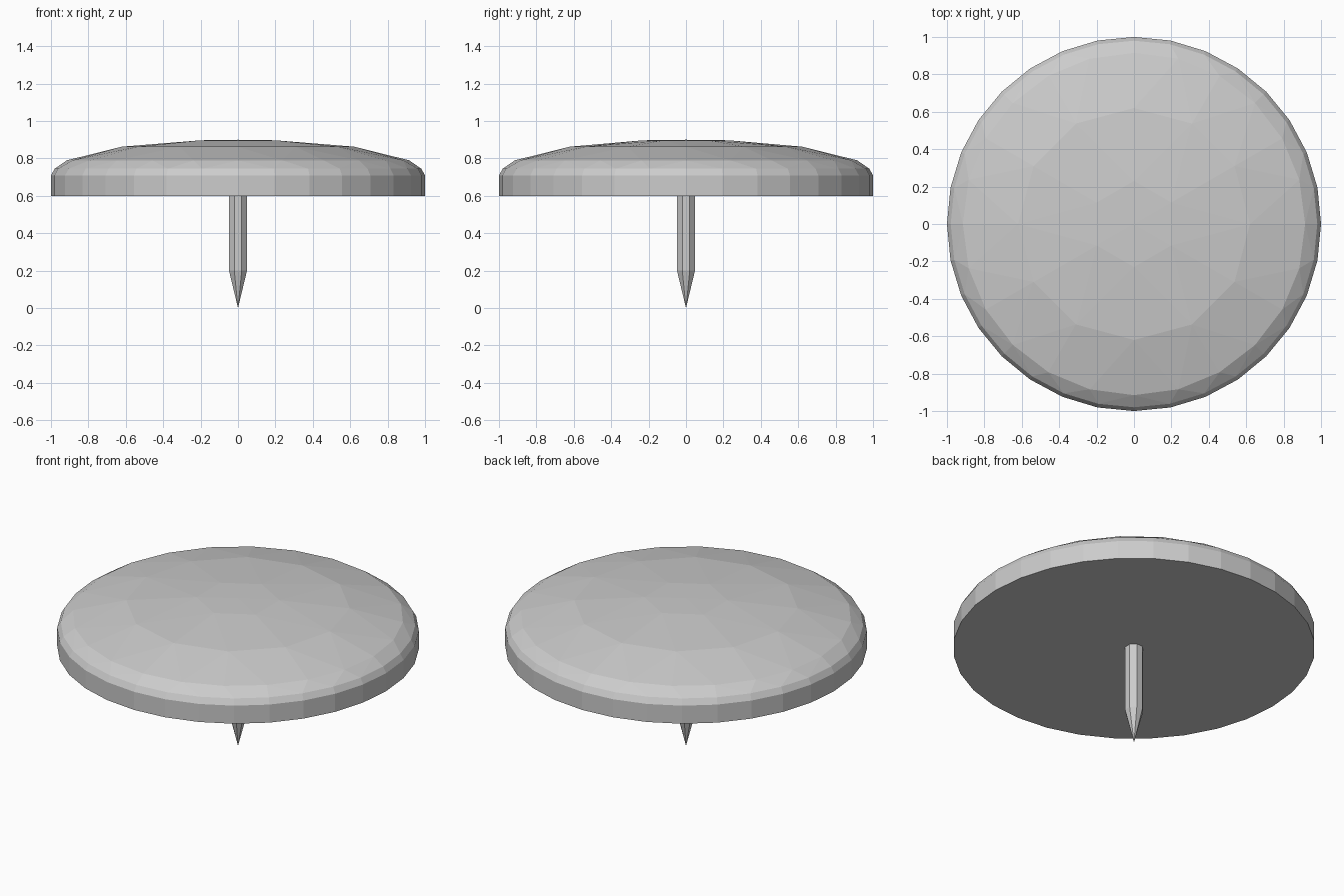
import bpy, bmesh
from math import sin, cos, pi, radians

if "Cube" in bpy.data.objects:
    bpy.data.objects.remove(bpy.data.objects["Cube"])


def ring_points(radius, z, sides, turn=0.0):
    """Points evenly spaced on a horizontal circle; turn is in steps."""
    step = 2 * pi / sides
    return [(radius * cos((i + turn) * step), radius * sin((i + turn) * step), z)
            for i in range(sides)]


def hull_part(name, points):
    """Wrap a convex, flat-faced skin around the points."""
    bm = bmesh.new()
    for p in points:
        bm.verts.new(p)
    bmesh.ops.convex_hull(bm, input=bm.verts)
    bmesh.ops.dissolve_limit(bm, angle_limit=radians(0.5),
                             verts=bm.verts, edges=bm.edges)
    bmesh.ops.recalc_face_normals(bm, faces=bm.faces)
    mesh = bpy.data.meshes.new(name)
    bm.to_mesh(mesh)
    bm.free()
    obj = bpy.data.objects.new(name, mesh)
    bpy.context.collection.objects.link(obj)
    return obj


# Head: 32-sided rim, with coarser rings towards the crown for a faceted dome
head_rings = [
    (1.00, 0.60, 32, 0.0),
    (1.00, 0.71, 32, 0.0),
    (0.98, 0.745, 32, 0.0),
    (0.915, 0.79, 24, 0.0),
    (0.62, 0.863, 12, 0.0),
    (0.23, 0.897, 6, 0.5),
]
head_points = [p for ring in head_rings for p in ring_points(*ring)]
hull_part("tack_head", head_points + [(0, 0, 0.90)])

# Pin: eight-sided shaft running into a sharp point
pin_points = ring_points(0.052, 0.61, 8, 0.5) + ring_points(0.052, 0.20, 8, 0.5)
hull_part("pin", pin_points + [(0, 0, 0)])
